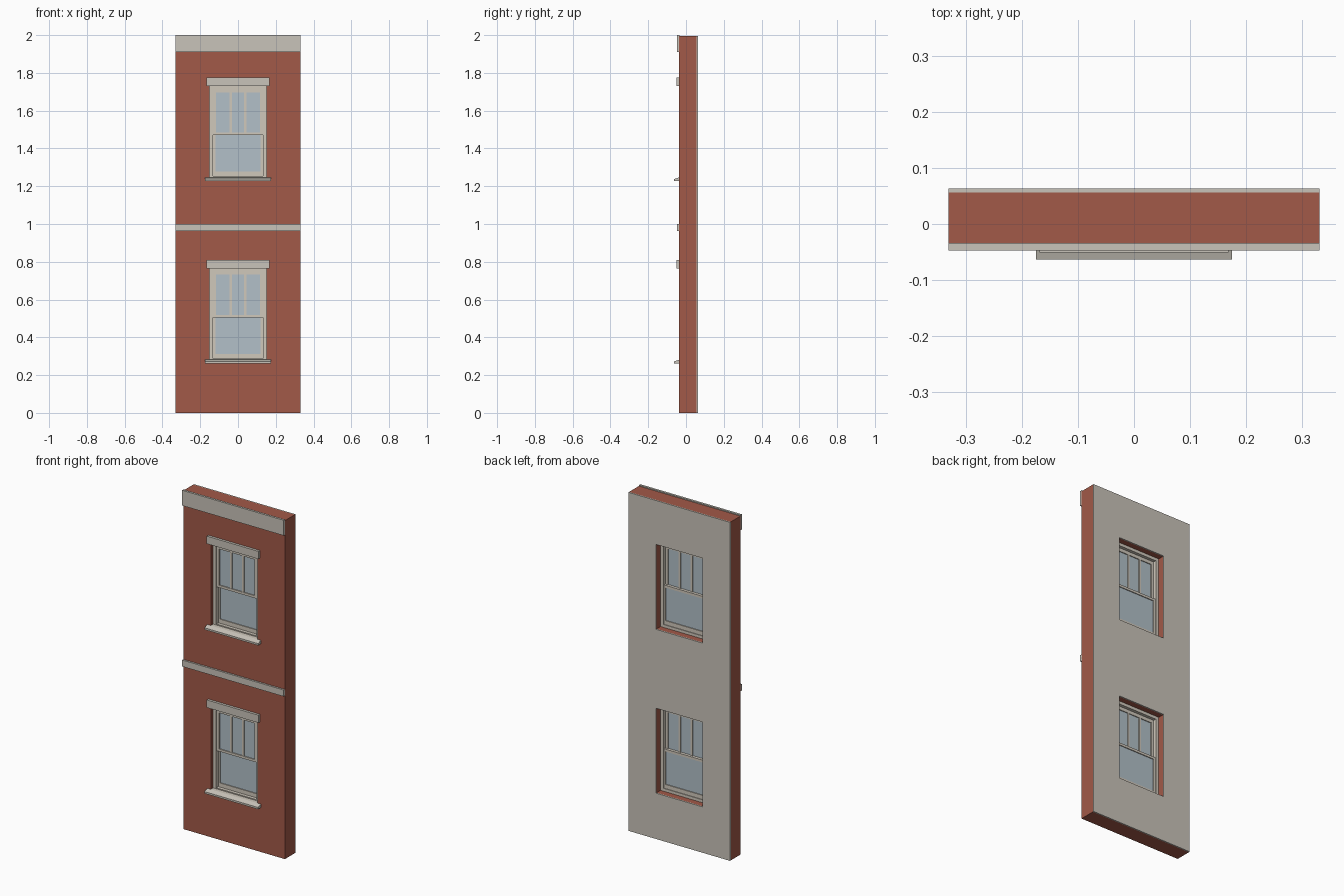
import bpy, bmesh

if "Cube" in bpy.data.objects:
    bpy.data.objects.remove(bpy.data.objects["Cube"])


def material(name, rgb):
    m = bpy.data.materials.new(name)
    m.diffuse_color = (*rgb, 1)
    m.use_nodes = True
    m.node_tree.nodes["Principled BSDF"].inputs["Base Color"].default_value = m.diffuse_color
    return m


BRICK = material("red brick", (0.36, 0.10, 0.065))
STONE = material("pale stone", (0.584, 0.552, 0.491))
WOOD = material("cream paint", (0.63, 0.58, 0.50))
GLASS = material("blue grey glass", (0.445, 0.527, 0.578))


def finish(bm, name, mat):
    bmesh.ops.recalc_face_normals(bm, faces=bm.faces)
    mesh = bpy.data.meshes.new(name)
    bm.to_mesh(mesh)
    bm.free()
    mesh.materials.append(mat)
    ob = bpy.data.objects.new(name, mesh)
    bpy.context.collection.objects.link(ob)
    return ob


def boxes(name, mat, spans):
    """One object from boxes given as (x0, x1, y0, y1, z0, z1)."""
    bm = bmesh.new()
    for x0, x1, y0, y1, z0, z1 in spans:
        vs = bmesh.ops.create_cube(bm, size=1)["verts"]
        for v in vs:
            v.co.x = x1 if v.co.x > 0 else x0
            v.co.y = y1 if v.co.y > 0 else y0
            v.co.z = z1 if v.co.z > 0 else z0
    return finish(bm, name, mat)


def ring(hx, z0, z1, side, bottom, top, y0, y1):
    """Four bars of a rectangular frame."""
    return [(-hx, -hx + side, y0, y1, z0, z1), (hx - side, hx, y0, y1, z0, z1),
            (-hx + side, hx - side, y0, y1, z0, z0 + bottom),
            (-hx + side, hx - side, y0, y1, z1 - top, z1)]


def profile_bar(name, mat, hx, points):
    """Extrude a (y, z) profile along x."""
    bm = bmesh.new()
    f = bm.faces.new([bm.verts.new((-hx, y, z)) for y, z in points])
    out = bmesh.ops.extrude_face_region(bm, geom=[f])
    bmesh.ops.translate(bm, vec=(2 * hx, 0, 0),
                        verts=[g for g in out["geom"] if isinstance(g, bmesh.types.BMVert)])
    return finish(bm, name, mat)


W = 0.331                # half width of the wall
OPEN = 0.152             # half width of the window openings
STOREYS = (0.27, 1.235)  # bottom of each opening
HEIGHT = 0.50            # opening height


def pierced_slab(name, mat, y0, y1, top):
    """Wall slab with the two window openings left out."""
    xs = [-W, -OPEN, OPEN, W]
    zs = [0] + [z for s in STOREYS for z in (s, s + HEIGHT)] + [top]
    bm = bmesh.new()
    grid = [[bm.verts.new((x, y0, z)) for x in xs] for z in zs]
    for j in range(len(zs) - 1):
        for i in range(3):
            if not (i == 1 and j in (1, 3)):
                bm.faces.new((grid[j][i], grid[j][i + 1], grid[j + 1][i + 1], grid[j + 1][i]))
    out = bmesh.ops.extrude_face_region(bm, geom=bm.faces[:])
    bmesh.ops.translate(bm, vec=(0, y1 - y0, 0),
                        verts=[g for g in out["geom"] if isinstance(g, bmesh.types.BMVert)])
    return finish(bm, name, mat)


# Wall layers
pierced_slab("brick_wall", BRICK, -0.036, 0.056, 1.994)
pierced_slab("plaster_lining", STONE, 0.056, 0.063, 1.994)

# Stone bands
boxes("cornice_band", STONE, [(-W, W, -0.047, -0.034, 1.91, 2.0)])
boxes("storey_band", STONE, [(-W, W, -0.047, -0.034, 0.962, 1.0)])

for label, s in zip(("lower", "upper"), STOREYS):
    # Lintel and sloping sill
    boxes(label + "_lintel", STONE, [(-0.168, 0.168, -0.051, -0.03, s + 0.495, s + 0.54)])
    profile_bar(label + "_sill", STONE, 0.175,
                [(-0.063, s - 0.008), (-0.036, s - 0.008), (-0.036, s + 0.012), (-0.063, s + 0.003)])
    boxes(label + "_sill_bed", WOOD, [(-OPEN, OPEN, -0.036, 0.02, s, s + 0.012)])

    # Outer frame, then two sliding sashes, the upper one in front
    boxes(label + "_window_frame", WOOD,
          ring(OPEN, s + 0.012, s + HEIGHT, 0.02, 0.006, 0.018, -0.014, 0.022))
    boxes(label + "_top_sash", WOOD,
          ring(0.132, s + 0.235, s + 0.482, 0.016, 0.014, 0.02, -0.01, 0.004)
          + [(x - 0.006, x + 0.006, -0.008, 0.004, s + 0.249, s + 0.462) for x in (-0.039, 0.039)])
    boxes(label + "_bottom_sash", WOOD,
          ring(0.132, s + 0.018, s + 0.25, 0.012, 0.024, 0.014, 0.005, 0.018))

    # Panes
    boxes(label + "_top_pane", GLASS, [(-0.117, 0.117, -0.004, -0.001, s + 0.248, s + 0.463)])
    boxes(label + "_bottom_pane", GLASS, [(-0.121, 0.121, 0.01, 0.013, s + 0.041, s + 0.237)])
